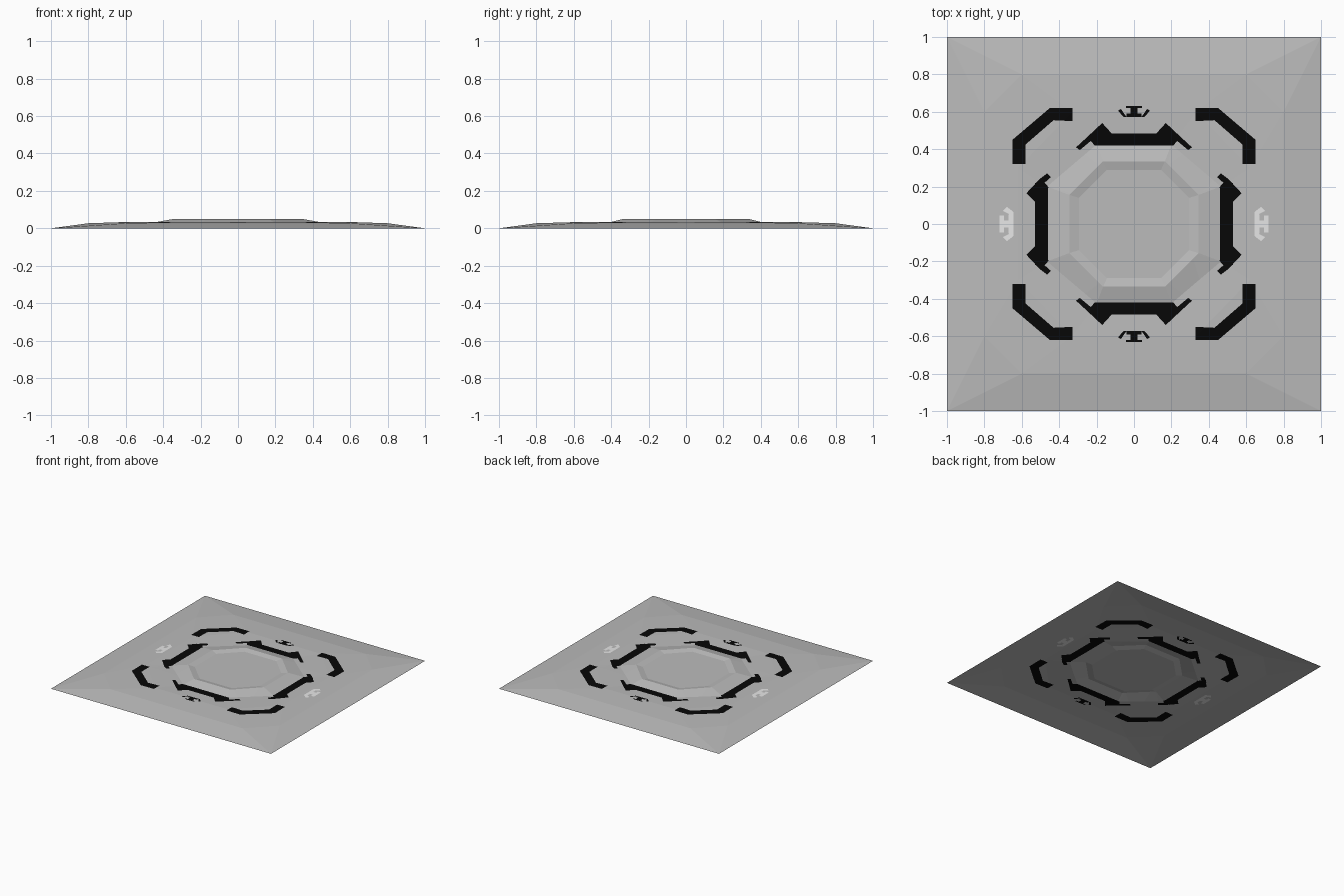
import bpy, bmesh
from mathutils import Vector

if "Cube" in bpy.data.objects:
    bpy.data.objects.remove(bpy.data.objects["Cube"])


def material(name, value):
    m = bpy.data.materials.new(name)
    m.diffuse_color = (value, value, value, 1)
    m.use_nodes = True
    m.node_tree.nodes["Principled BSDF"].inputs["Base Color"].default_value = m.diffuse_color
    return m


# Octagonal contours from the outside in: (x, y) of the side corner,
# (x, y) of the end corner, height
RINGS = [
    ((0.80, 0.60), (0.60, 0.80), 0.027),
    ((0.62, 0.30), (0.33, 0.60), 0.033),
    ((0.465, 0.20), (0.20, 0.425), 0.028),
    ((0.345, 0.155), (0.165, 0.335), 0.050),
    ((0.295, 0.14), (0.145, 0.29), 0.040),
]

# Painted markings as convex pieces in the +x +y quarter
BLACK = [
    # corner bracket
    [(0.65, 0.32), (0.65, 0.45), (0.58, 0.425), (0.58, 0.32)],
    [(0.65, 0.45), (0.45, 0.62), (0.43, 0.555), (0.58, 0.425)],
    [(0.45, 0.62), (0.33, 0.62), (0.33, 0.55), (0.43, 0.555)],
    # end bar with hooked tips
    [(0, 0.485), (0.23, 0.485), (0.21, 0.42), (0, 0.42)],
    [(0.17, 0.54), (0.25, 0.465), (0.21, 0.42), (0.12, 0.485)],
    [(0.25, 0.465), (0.31, 0.41), (0.29, 0.395), (0.23, 0.445)],
    # side bar with hooked tips
    [(0.53, 0), (0.53, 0.22), (0.46, 0.20), (0.46, 0)],
    [(0.575, 0.165), (0.50, 0.245), (0.455, 0.195), (0.53, 0.12)],
    [(0.505, 0.24), (0.465, 0.27), (0.445, 0.25), (0.49, 0.21)],
    # small end mark
    [(0, 0.632), (0.043, 0.632), (0.043, 0.62), (0, 0.62)],
    [(0, 0.62), (0.02, 0.62), (0.02, 0.59), (0, 0.59)],
    [(0, 0.592), (0.04, 0.592), (0.04, 0.572), (0, 0.572)],
    [(0.04, 0.572), (0.055, 0.572), (0.085, 0.605), (0.07, 0.615)],
]
WHITE = [
    # small side mark
    [(0.72, 0), (0.72, 0.045), (0.695, 0.045), (0.695, 0)],
    [(0.695, 0), (0.695, 0.02), (0.67, 0.02), (0.67, 0)],
    [(0.67, 0), (0.67, 0.05), (0.645, 0.05), (0.645, 0)],
    [(0.645, 0.04), (0.645, 0.065), (0.68, 0.092), (0.70, 0.07)],
]


def octagon(bm, side, end, z):
    (a, b), (c, d) = side, end
    pts = [(a, b), (c, d), (-c, d), (-a, b), (-a, -b), (-c, -d), (c, -d), (a, -b)]
    return [bm.verts.new((x, y, z)) for x, y in pts]


def paint(bm, poly, slot):
    """Cut a convex outline into the sheet and colour the faces inside it."""
    pts = [Vector((x, y, 0)) for x, y in poly]
    mid = sum(pts, Vector()) / len(pts)
    lo = [min(p[i] for p in pts) - 1e-4 for i in (0, 1)]
    hi = [max(p[i] for p in pts) + 1e-4 for i in (0, 1)]
    planes = []
    for p, q in zip(pts, pts[1:] + pts[:1]):
        n = (q - p).cross(Vector((0, 0, 1))).normalized()
        planes.append((p, n if n.dot(mid - p) < 0 else -n))

    def touched():
        return [f for f in bm.faces if all(
            min(v.co[i] for v in f.verts) < hi[i] and
            max(v.co[i] for v in f.verts) > lo[i] for i in (0, 1))]

    for p, n in planes:
        fs = touched()
        geom = set(fs)
        for f in fs:
            geom.update(f.edges)
            geom.update(f.verts)
        bmesh.ops.bisect_plane(bm, geom=list(geom), dist=1e-5, plane_co=p, plane_no=n)
    for f in touched():
        c = f.calc_center_median()
        c.z = 0
        if all((c - p).dot(n) < 0 for p, n in planes):
            f.material_index = slot


bm = bmesh.new()

# Sloping skirt from the square edge to the first contour
corners = [bm.verts.new((x, y, 0)) for x, y in ((1, 1), (-1, 1), (-1, -1), (1, -1))]
outer = octagon(bm, *RINGS[0])
for i in range(4):
    bm.faces.new((corners[i], outer[2 * i + 1], outer[2 * i]))
    bm.faces.new((corners[i], corners[(i + 1) % 4], outer[(2 * i + 2) % 8], outer[2 * i + 1]))

# Stepped terraces, raised rim and sunken floor
for ring in RINGS[1:]:
    inner = octagon(bm, *ring)
    for i in range(8):
        j = (i + 1) % 8
        bm.faces.new((outer[i], outer[j], inner[j], inner[i]))
    outer = inner
bm.faces.new(outer)

# Markings mirrored into all four quarters
for slot, group in ((1, BLACK), (2, WHITE)):
    for poly in group:
        for sx in (1, -1):
            for sy in (1, -1):
                paint(bm, [(x * sx, y * sy) for x, y in poly], slot)

bm.normal_update()
for f in bm.faces:
    if f.normal.z < 0:
        f.normal_flip()

mesh = bpy.data.meshes.new("landing_pad")
bm.to_mesh(mesh)
bm.free()
for m in (material("light grey", 0.5), material("black", 0.002), material("white", 1.0)):
    mesh.materials.append(m)
bpy.context.collection.objects.link(bpy.data.objects.new("landing_pad", mesh))
